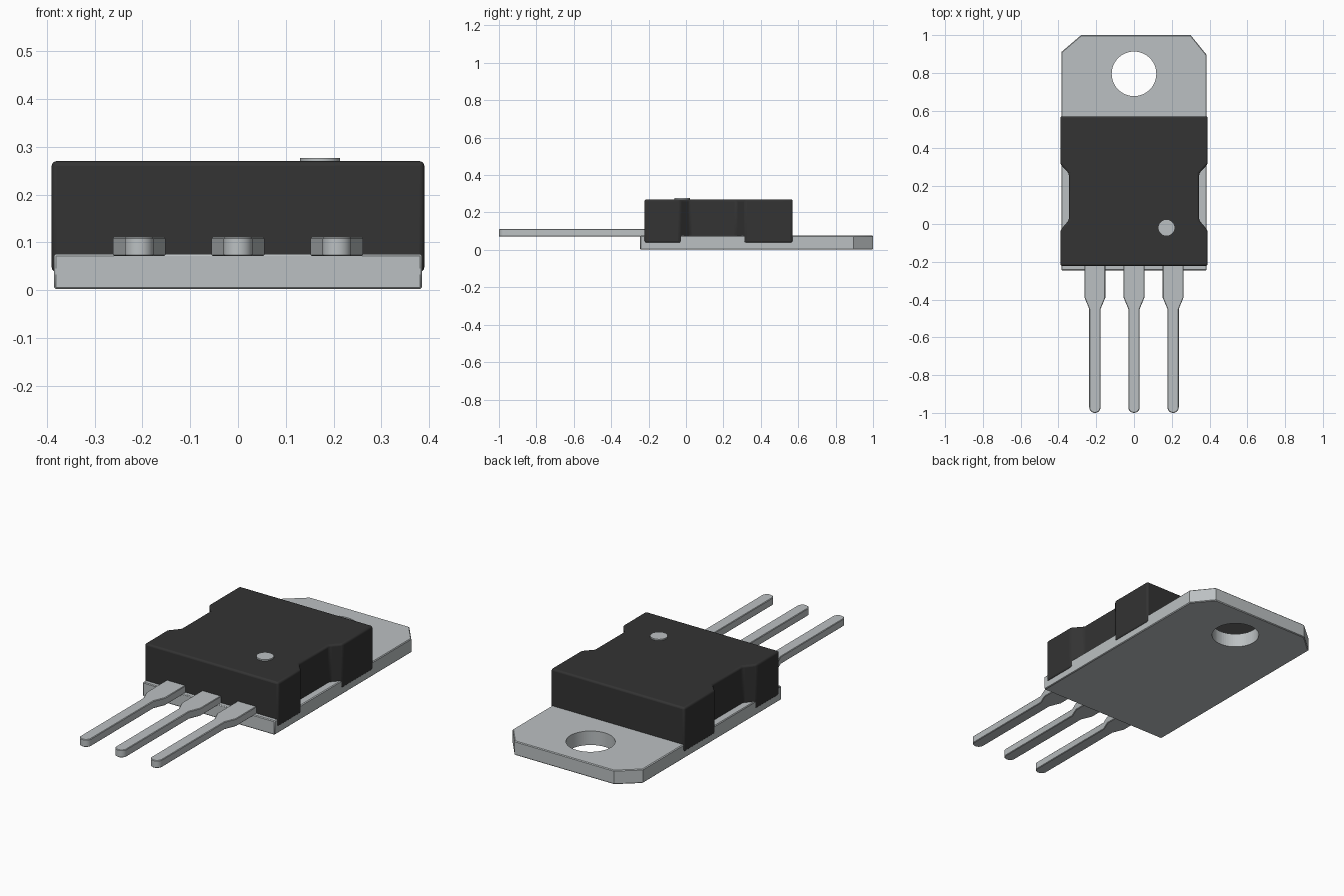
import bpy, bmesh, math

old = bpy.data.objects.get("Cube")
if old:
    bpy.data.objects.remove(old, do_unlink=True)


def material(name, color):
    m = bpy.data.materials.new(name)
    m.use_nodes = True
    m.diffuse_color = color
    m.node_tree.nodes["Principled BSDF"].inputs["Base Color"].default_value = color
    return m


metal = material("light grey metal", (0.5, 0.53, 0.54, 1))
plastic = material("black plastic", (0.033, 0.033, 0.033, 1))


def circle(cx, cy, r, n=48):
    return [(cx + r * math.cos(math.tau * i / n), cy + r * math.sin(math.tau * i / n))
            for i in range(n)]


def plate(name, outline, z0, z1, mat, bevel=0, segments=2, angle=40):
    """Extrude a counter-clockwise outline from z0 to z1."""
    bm = bmesh.new()
    face = bm.faces.new([bm.verts.new((x, y, z0)) for x, y in outline])
    top = bmesh.ops.extrude_face_region(bm, geom=[face])["geom"]
    bmesh.ops.translate(bm, vec=(0, 0, z1 - z0),
                        verts=[v for v in top if isinstance(v, bmesh.types.BMVert)])
    bmesh.ops.recalc_face_normals(bm, faces=bm.faces)
    mesh = bpy.data.meshes.new(name)
    bm.to_mesh(mesh)
    bm.free()
    obj = bpy.data.objects.new(name, mesh)
    bpy.context.collection.objects.link(obj)
    mesh.materials.append(mat)
    if bevel:
        mod = obj.modifiers.new("rounded edges", "BEVEL")
        mod.width = bevel
        mod.segments = segments
        mod.limit_method = "ANGLE"
        mod.angle_limit = math.radians(angle)
    return obj


def smooth(obj):
    bpy.ops.object.select_all(action="DESELECT")
    obj.select_set(True)
    bpy.context.view_layer.objects.active = obj
    bpy.ops.object.shade_smooth_by_angle(angle=math.radians(35))


# Metal mounting tab with clipped corners and a through hole
tab = plate("mounting_tab",
            [(-0.385, -0.245), (0.385, -0.245), (0.385, 0.895), (0.3, 1),
             (-0.28, 1), (-0.385, 0.91)], 0.002, 0.076, metal, 0.004, 1, 60)
cutter = plate("hole_cutter", circle(0, 0.795, 0.118, 64), -0.1, 0.2, metal)
cutter.hide_render = True
cutter.hide_set(True)
cut = tab.modifiers.new("hole", "BOOLEAN")
cut.operation = "DIFFERENCE"
cut.solver = "EXACT"
cut.object = cutter
smooth(tab)

# Plastic body with a sloped notch in each side
side = [(0.39, -0.222), (0.39, -0.033), (0.345, 0.02),
        (0.345, 0.268), (0.39, 0.317), (0.39, 0.57)]
body = plate("body", side + [(-x, y) for x, y in reversed(side)],
             0.038, 0.27, plastic, 0.01, 3)
smooth(body)

# Round marker on top of the body
smooth(plate("marker_dot", circle(0.172, -0.02, 0.042), 0.262, 0.277, metal))

# Three leads, wide at the body and rounded at the tip
tip = [(0.03 * math.sin(a), -0.97 - 0.03 * math.cos(a))
       for a in (math.pi / 2 * i / 8 for i in range(9))]
half = tip + [(0.03, -0.45), (0.055, -0.39), (0.055, -0.18)]
outline = half + [(-x, y) for x, y in reversed(half[1:])]
for label, cx in (("right", -0.207), ("middle", 0), ("left", 0.207)):
    smooth(plate(label + "_lead", [(x + cx, y) for x, y in outline],
                 0.071, 0.111, metal, 0.003, 1, 60))
